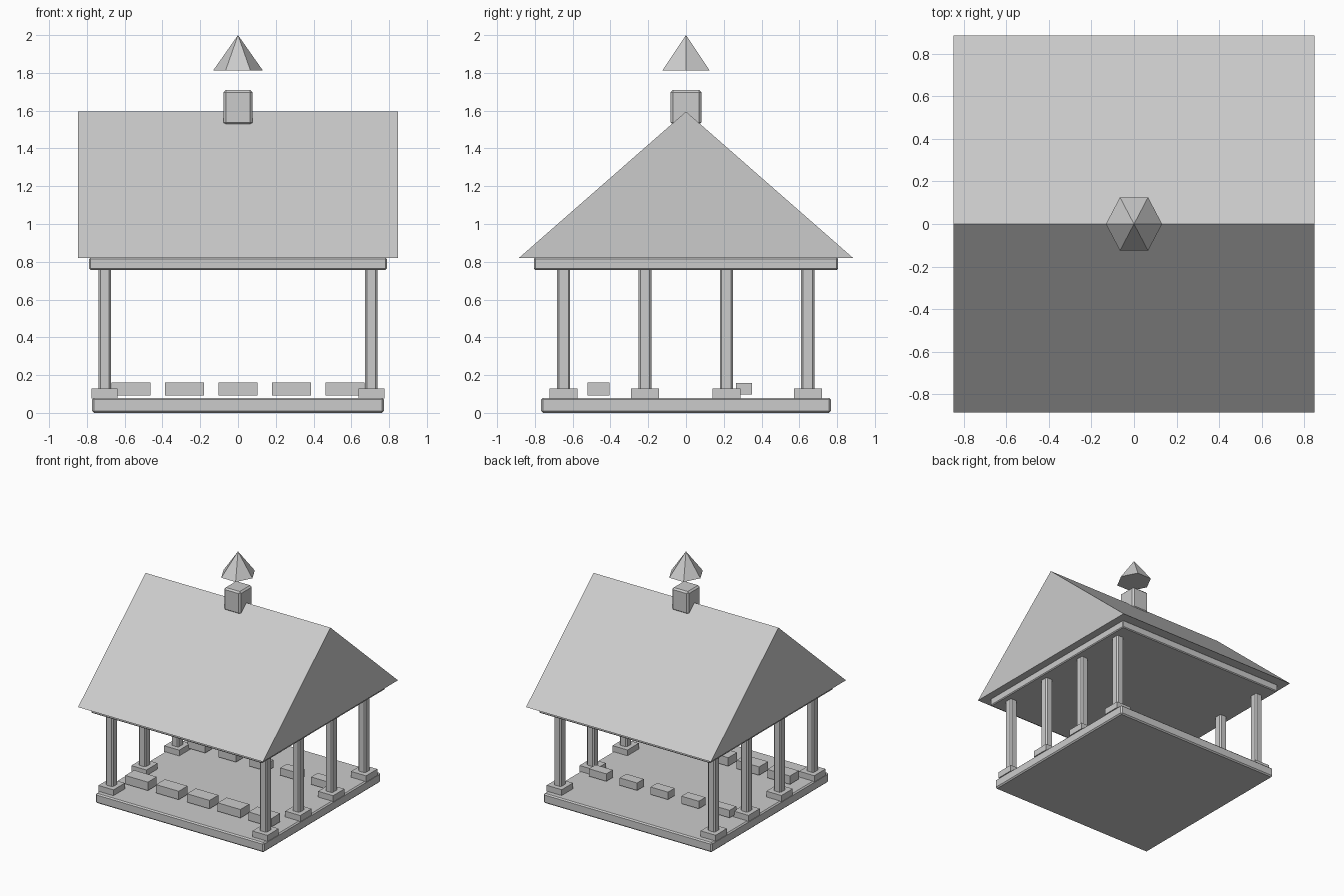
import bpy
import bmesh
import math

if "Cube" in bpy.data.objects:
    bpy.data.objects.remove(bpy.data.objects["Cube"])

grey = bpy.data.materials.new("plain_grey")
grey.diffuse_color = (0.6, 0.6, 0.6, 1)
grey.use_nodes = True
grey.node_tree.nodes["Principled BSDF"].inputs["Base Color"].default_value = grey.diffuse_color


def finish(name, bm):
    """Turn a bmesh into a flat-shaded grey object."""
    bmesh.ops.recalc_face_normals(bm, faces=bm.faces)
    mesh = bpy.data.meshes.new(name)
    bm.to_mesh(mesh)
    bm.free()
    mesh.materials.append(grey)
    obj = bpy.data.objects.new(name, mesh)
    bpy.context.collection.objects.link(obj)
    return obj


def box(name, center, size, bevel=0.0):
    """Box from centre and full size, with optional chamfered edges."""
    bm = bmesh.new()
    bmesh.ops.create_cube(bm, size=1)
    bmesh.ops.scale(bm, vec=size, verts=bm.verts)
    bmesh.ops.translate(bm, vec=center, verts=bm.verts)
    if bevel:
        bmesh.ops.bevel(bm, geom=bm.edges[:], offset=bevel, segments=1,
                        profile=0.5, affect='EDGES')
    return finish(name, bm)


# Floor slab and the slab that carries the roof
box("floor_slab", (0, 0, 0.04), (1.545, 1.535, 0.08), 0.01)
box("ceiling_slab", (0, 0, 0.79), (1.575, 1.61, 0.065), 0.007)

# Four posts with square feet along each side
for side, sx in (("left", -1), ("right", 1)):
    for i, y in enumerate((-0.648, -0.217, 0.214, 0.645)):
        box(f"{side}_post_foot_{i + 1}", (sx * 0.706, y, 0.102),
            (0.138, 0.148, 0.052))
        box(f"{side}_post_{i + 1}", (sx * 0.706, y, 0.435),
            (0.066, 0.07, 0.68), 0.01)

# Front row of large benches, back row of smaller ones
for i in range(5):
    x = (i - 2) * 0.283
    box(f"front_bench_{i + 1}", (x, -0.463, 0.127), (0.208, 0.116, 0.07))
    box(f"back_bench_{i + 1}", (x, 0.307, 0.128), (0.16, 0.087, 0.062))

# Gabled roof: triangle profile extruded along x
bm = bmesh.new()
profile = [bm.verts.new((-0.848, y, z))
           for y, z in ((-0.885, 0.82), (0.885, 0.82), (0, 1.595))]
gable = bm.faces.new(profile)
ext = bmesh.ops.extrude_face_region(bm, geom=[gable], use_keep_orig=True)
moved = [v for v in ext["geom"] if isinstance(v, bmesh.types.BMVert)]
bmesh.ops.translate(bm, vec=(1.696, 0, 0), verts=moved)
finish("gable_roof", bm)

# Ridge turret and the six-sided cap floating above it
box("ridge_turret", (0, 0, 1.617), (0.153, 0.162, 0.187), 0.013)
bm = bmesh.new()
apex = bm.verts.new((0, 0, 2.0))
ring = [bm.verts.new((0.132 * math.cos(a * math.pi / 3),
                      0.145 * math.sin(a * math.pi / 3), 1.812))
        for a in range(6)]
bm.faces.new(ring)
for a in range(6):
    bm.faces.new((ring[a], ring[(a + 1) % 6], apex))
finish("turret_cap", bm)
